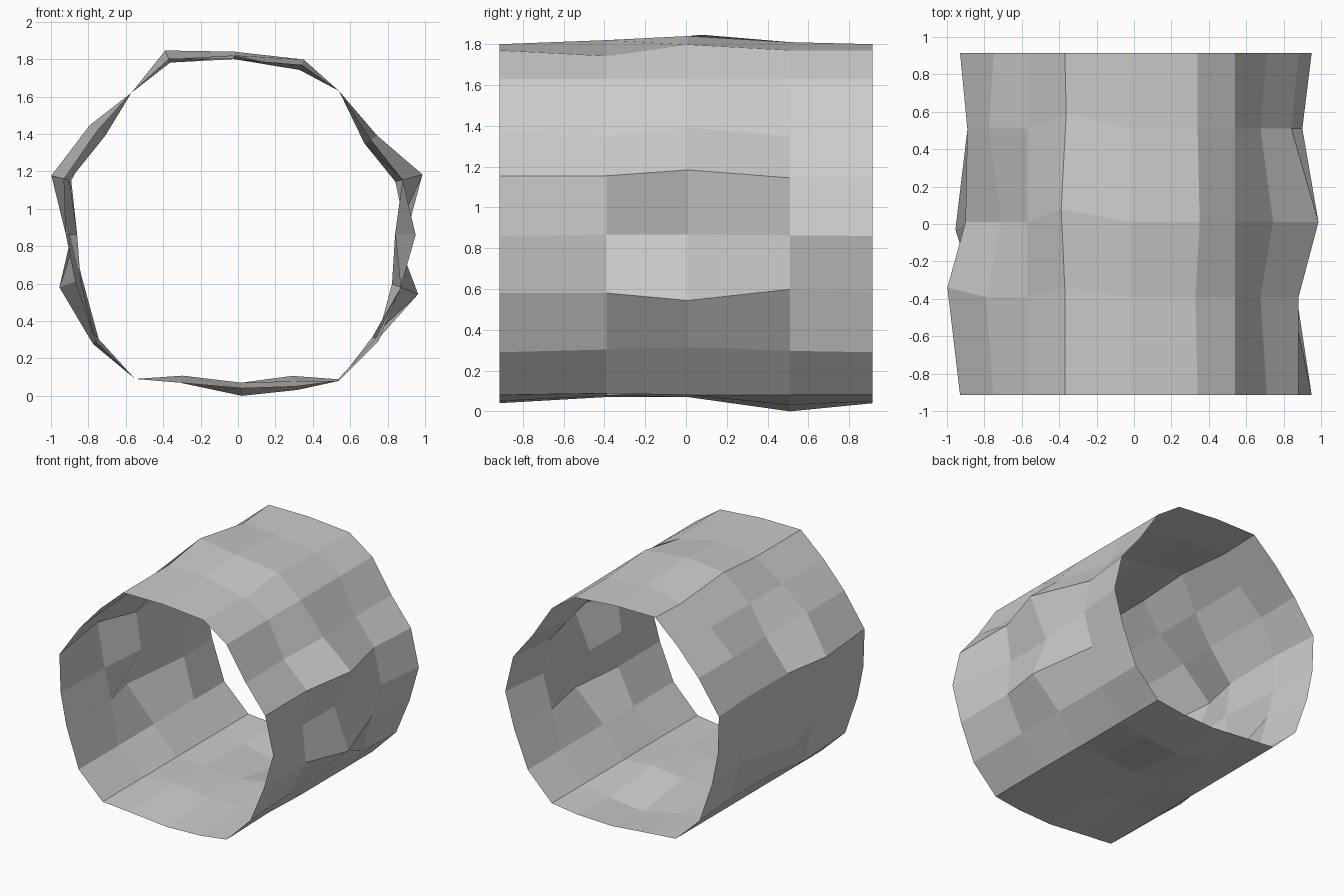
import bpy, bmesh
from mathutils import Vector

if "Cube" in bpy.data.objects:
    bpy.data.objects.remove(bpy.data.objects["Cube"])

# End cross-section (x, z), clockwise from the top
PROFILE = [(-.02, 1.80), (.34, 1.77), (.54, 1.63), (.71, 1.37), (.88, 1.155),
           (.95, .86), (.87, .58), (.75, .29), (.54, .08), (.31, .05),
           (.02, .04), (-.31, .07), (-.55, .09), (-.76, .29), (-.87, .61),
           (-.92, .86), (-.93, 1.16), (-.75, 1.42), (-.57, 1.62), (-.37, 1.80)]

# Radial bumps of each inner ring, in hundredths of a unit
RINGS = [
    (-.915, [0] * 20),
    (-.39, [2, -3, 0, -4, 0, -11, 0, -2, -1, -3, -3, -4, 0, 2, -3, -2, 7, 5, 0, 0]),
    (.01, [4, 3, 0, 4, 11, -11, 10, -4, 0, -6, -3, -1, 0, -2, 9, -6, -3, -5, 0, 5]),
    (.51, [1, 0, 0, -4, -4, -5, -5, -1, 0, 2, 4, 0, 0, -2, -4, -3, -4, 3, 0, -2]),
    (.915, [0] * 20),
]
CENTRE = Vector((0, .92))

# Rough open tunnel wall
bm = bmesh.new()
rows = []
for y, bumps in RINGS:
    row = []
    for p, b in zip(PROFILE, bumps):
        d = Vector(p) - CENTRE
        q = Vector(p) + d.normalized() * b / 100
        row.append(bm.verts.new((q.x, y, q.y)))
    rows.append(row)

# Small shifts along the length at the uneven ridges
for ring, i, y in ((1, 16, -.34), (1, 19, -.34), (2, 19, .08), (2, 14, -.03), (3, 19, .59)):
    rows[ring][i].co.y = y

n = len(PROFILE)
for a, b in zip(rows, rows[1:]):
    for i in range(n):
        j = (i + 1) % n
        bm.faces.new((a[i], b[i], b[j], a[j]))
bm.normal_update()
# Turn the faces outward
if sum(f.normal.dot(f.calc_center_median() - Vector((0, 0, .92))) for f in bm.faces) < 0:
    bmesh.ops.reverse_faces(bm, faces=bm.faces[:])

mesh = bpy.data.meshes.new("tunnel_wall")
bm.to_mesh(mesh)
bm.free()
bpy.context.collection.objects.link(bpy.data.objects.new("tunnel_wall", mesh))
